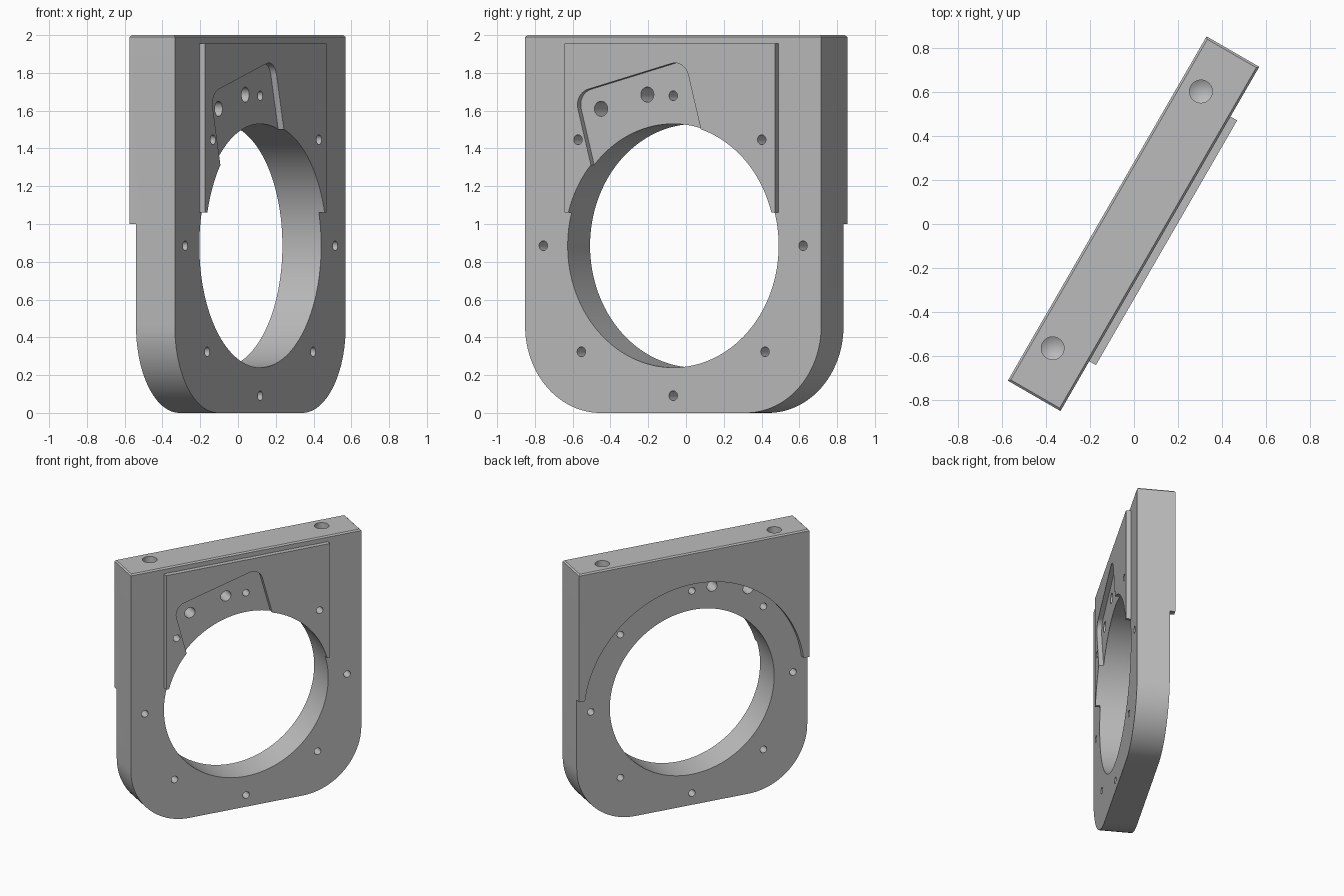
import bpy, bmesh
from math import sin, cos, pi, radians, asin
from mathutils import Matrix, Vector

if "Cube" in bpy.data.objects:
    bpy.data.objects.remove(bpy.data.objects["Cube"])

# Main dimensions: local x is the width, local -y the pad face
HALF_W, FRONT, BACK, PAD_FRONT = 0.905, -0.136, 0.141, -0.171
BORE_Z, BORE_R, BOLT_R = 0.885, 0.645, 0.794
RELIEF_R, RELIEF_Y, STEP_Z = 0.866, 0.101, 1.0
CORNER_R = 0.46

grey = bpy.data.materials.new("machined grey")
grey.use_nodes = True
COLOR = (0.5, 0.5, 0.5, 1)
grey.diffuse_color = COLOR
grey.node_tree.nodes["Principled BSDF"].inputs["Base Color"].default_value = COLOR


def arc(cx, cz, r, start, end, steps):
    return [(cx + r * cos(start + (end - start) * i / steps),
             cz + r * sin(start + (end - start) * i / steps)) for i in range(steps + 1)]


def circle(cx, cz, r, steps=24):
    return arc(cx, cz, r, 0, 2 * pi, steps)[:-1]


def finish(name, bm):
    bmesh.ops.recalc_face_normals(bm, faces=bm.faces[:])
    mesh = bpy.data.meshes.new(name)
    bm.to_mesh(mesh)
    bm.free()
    mesh.materials.append(grey)
    obj = bpy.data.objects.new(name, mesh)
    bpy.context.collection.objects.link(obj)
    return obj


def prism(name, outline, y0, y1):
    bm = bmesh.new()
    face = bm.faces.new([bm.verts.new((x, y0, z)) for x, z in outline])
    ext = bmesh.ops.extrude_face_region(bm, geom=[face])
    verts = [g for g in ext["geom"] if isinstance(g, bmesh.types.BMVert)]
    bmesh.ops.translate(bm, verts=verts, vec=(0, y1 - y0, 0))
    return finish(name, bm)


def drill(name, x, y, depth, r):
    # Vertical drill with a pointed tip, entering from the top
    bm = bmesh.new()
    bmesh.ops.create_cone(bm, cap_ends=True, segments=32, radius1=r, radius2=r,
                          depth=depth + 0.1,
                          matrix=Matrix.Translation((x, y, 2.05 - depth / 2)))
    low = min(bm.faces, key=lambda f: f.calc_center_median().z)
    tip = bmesh.ops.poke(bm, faces=[low])["verts"][0]
    tip.co.z -= r * 0.6
    return finish(name, bm)


def cut(target, cutter):
    mod = target.modifiers.new("cut", 'BOOLEAN')
    mod.operation, mod.solver, mod.object = 'DIFFERENCE', 'EXACT', cutter
    bpy.context.view_layer.objects.active = target
    bpy.ops.object.modifier_apply(modifier=mod.name)
    bpy.data.objects.remove(cutter)


# Plate with rounded lower corners and a chamfered top
side = HALF_W - CORNER_R
outline = (arc(-side, CORNER_R, CORNER_R, pi, 1.5 * pi, 24)
           + arc(side, CORNER_R, CORNER_R, 1.5 * pi, 2 * pi, 24)
           + [(HALF_W, 2), (-HALF_W, 2)])
plate = prism("mounting_plate", outline, FRONT, BACK)
bm = bmesh.new()
bm.from_mesh(plate.data)
top_edges = [e for e in bm.edges if all(v.co.z > 1.99 for v in e.verts)]
bmesh.ops.bevel(bm, geom=top_edges, offset=0.01, segments=1, affect='EDGES')
bm.to_mesh(plate.data)
bm.free()

# Raised pad on the front
pad = prism("raised_pad", [(-0.643, 1.06), (0.643, 1.06), (0.643, 1.955), (-0.643, 1.955)],
            PAD_FRONT, FRONT)

# Relief on the back: everything below the step plus a round dome above it
a = asin((STEP_Z - BORE_Z) / RELIEF_R)
relief = ([(-1, STEP_Z), (-1, -0.1), (1, -0.1), (1, STEP_Z)]
          + arc(0, BORE_Z, RELIEF_R, a, pi - a, 72))
cut(plate, prism("relief_cutter", relief, RELIEF_Y, 0.3))

# Tilted pocket with rounded upper corners, open towards the bore
W, H, R = 0.698, 0.6, 0.085
pocket = ([(0, -H), (W, -H)] + arc(W - R, -R, R, 0, pi / 2, 10)
          + arc(R, -R, R, pi / 2, pi, 10))
tilt = Matrix.Rotation(radians(15), 2)
corner = Vector((-0.584, 1.691))
pocket = [tuple(tilt @ Vector(p) + corner) for p in pocket]
cut(pad, prism("pocket_cutter", pocket, -0.3, 0))

# Main bore
for part in (plate, pad):
    cut(part, prism("bore_cutter", circle(0, BORE_Z, BORE_R, 128), -0.4, 0.4))

# Ring of eight screw holes
for i in range(8):
    t = i * pi / 4
    spot = circle(BOLT_R * cos(t), BORE_Z + BOLT_R * sin(t), 0.026)
    cut(plate, prism("screw_cutter", spot, -0.4, 0.4))
    if i in (1, 3):
        cut(pad, prism("screw_cutter", spot, -0.4, 0.4))

# Two larger holes inside the pocket, ending at the relief surface
for x, z in ((-0.441, 1.61), (-0.158, 1.685)):
    cut(plate, prism("pin_cutter", circle(x, z, 0.04), -0.4, RELIEF_Y + 0.001))

# Two drilled holes in the top edge
for x in (-0.675, 0.675):
    cut(plate, drill("drill_cutter", x, 0.038, 0.25, 0.052))

# Shade and turn the parts into place
for part in (plate, pad):
    bpy.ops.object.select_all(action='DESELECT')
    part.select_set(True)
    bpy.context.view_layer.objects.active = part
    bpy.ops.object.shade_smooth_by_angle(angle=radians(30))
    part.rotation_euler.z = radians(60)
